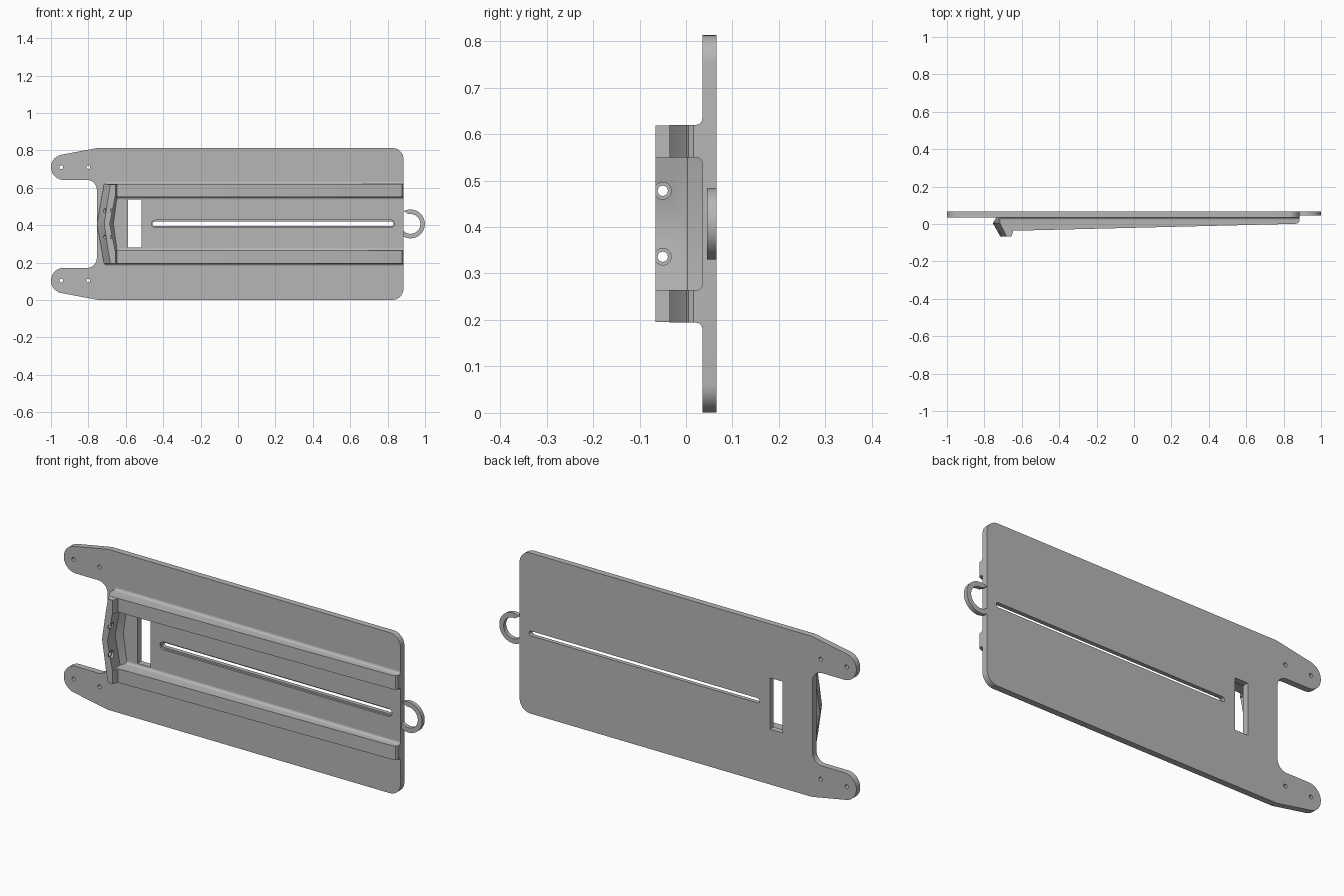
import bpy, bmesh
from math import sin, cos, pi, radians

cube = bpy.data.objects.get("Cube")
if cube:
    bpy.data.objects.remove(cube)

grey = bpy.data.materials.new("plain grey")
grey.use_nodes = True
GREY = (0.47, 0.47, 0.47, 1)
grey.diffuse_color = GREY
grey.node_tree.nodes["Principled BSDF"].inputs["Base Color"].default_value = GREY

MID, FACE, BACK = 0.407, 0.035, 0.066   # centre height, plate front and back


def loft(name, rings):
    """Solid through matching closed rings of points."""
    bm = bmesh.new()
    rows = [[bm.verts.new(p) for p in ring] for ring in rings]
    n = len(rows[0])
    for a, b in zip(rows, rows[1:]):
        for i in range(n):
            j = (i + 1) % n
            bm.faces.new((a[i], a[j], b[j], b[i]))
    bm.faces.new(rows[0][::-1])
    bm.faces.new(rows[-1])
    bmesh.ops.recalc_face_normals(bm, faces=bm.faces)
    mesh = bpy.data.meshes.new(name)
    bm.to_mesh(mesh)
    bm.free()
    mesh.materials.append(grey)
    obj = bpy.data.objects.new(name, mesh)
    bpy.context.collection.objects.link(obj)
    return obj


def slab(name, outline, y0, y1):
    return loft(name, [[(x, y, z) for x, z in outline] for y in (y0, y1)])


def arc(cx, cz, r, a0, a1, n=10):
    angles = [radians(a0 + (a1 - a0) * i / n) for i in range(n + 1)]
    return [(cx + r * cos(a), cz + r * sin(a)) for a in angles]


def slot(x0, x1, r):
    return arc(x1, MID, r, -90, 90) + arc(x0, MID, r, 90, 270)


def rod(name, x0, x1, y, z, r):
    return loft(name, [[(x, y + a, z + b) for a, b in arc(0, 0, r, 0, 345, 23)]
                       for x in (x0, x1)])


def cut(obj, cutters):
    """Subtract the cutters, apply the result and remove them."""
    for c in cutters:
        mod = obj.modifiers.new("cut", "BOOLEAN")
        mod.operation, mod.solver, mod.object = "DIFFERENCE", "EXACT", c
        c.hide_render = True
    bpy.context.view_layer.update()
    done = bpy.data.meshes.new_from_object(
        obj.evaluated_get(bpy.context.evaluated_depsgraph_get()))
    obj.modifiers.clear()
    obj.data = done
    for c in cutters:
        bpy.data.objects.remove(c)


def smooth(obj):
    bpy.ops.object.select_all(action="DESELECT")
    obj.select_set(True)
    bpy.context.view_layer.objects.active = obj
    bpy.ops.object.shade_smooth_by_angle(angle=radians(30))


# Plate with two arms: upper half of the outline, then its mirror
upper = (arc(0.825, 0.753, 0.06, 0, 90) + arc(-0.745, 0.753, 0.06, 90, 101, 3)
         + arc(-0.932, 0.71, 0.068, 101, 270, 18)
         + arc(-0.807, 0.59, 0.052, 90, 0))
lower = [(x, 2 * MID - z) for x, z in reversed(upper)]
plate = slab("base_plate", upper + lower, FACE, BACK)
cutters = [slab("slot_cutter", slot(-0.445, 0.82, 0.012), 0, 0.1),
           slab("recess_cutter", slot(-0.442, 0.817, 0.02), 0, 0.045),
           slab("window_cutter", [(-0.587, 0.28), (-0.515, 0.28),
                                  (-0.515, 0.54), (-0.587, 0.54)], 0, 0.1)]
for x in (-0.945, -0.80):
    for z in (0.104, 0.71):
        cutters.append(slab("hole_cutter", arc(x, z, 0.01, 0, 345, 23), 0, 0.1))
cut(plate, cutters)
smooth(plate)


# Tapered rails, with a fillet along each foot
def rail_section(x, front, side):
    r = 0.013
    foot = FACE + 0.002
    outer = arc(0.213 + r, FACE - r, r, 90, 180, 5)
    inner = arc(0.143 - r, FACE - r, r, 0, 90, 5)
    pts = ([(0.213 + r, foot)] + outer + [(0.213, front), (0.143, front)]
           + inner + [(0.143 - r, foot)])
    return [(x, y, MID + side * z) for z, y in pts]


for label, side in (("upper", 1), ("lower", -1)):
    smooth(loft(label + "_rail", [rail_section(x, f, side) for x, f in (
        (-0.712, -0.010), (-0.69, -0.036), (-0.64, -0.036), (0.865, 0.001),
        (0.877, 0.005), (0.885, 0.016))]))

# Slanted chevron wall across the rail ends, solid at both ends
end = [(-0.717, 0.037), (-0.717, 0.005), (-0.682, -0.066),
       (-0.655, -0.066), (-0.645, -0.034), (-0.645, 0.037)]
inside = [(-0.724, 0.037), (-0.729, 0.005), (-0.694, -0.066),
          (-0.657, -0.066), (-0.662, 0.003), (-0.645, 0.037)]
middle = [(-0.735, 0.037), (-0.755, 0.005), (-0.715, -0.066),
          (-0.685, -0.066), (-0.690, 0.003), (-0.665, 0.037)]
sections = [(0.196, end), (0.264, end), (0.264, inside), (MID, middle),
            (0.55, inside), (0.55, end), (0.619, end)]
for i in (1, 5):   # shift the outer edge so the chevron runs straight
    sections[i] = (sections[i][0], inside[:3] + end[3:])
wall = loft("chevron_wall", [[(x, y, z) for x, y in s] for z, s in sections])
bores = []
for z in (0.336, 0.478):
    bores.append(rod("bore_cutter", -0.8, -0.6, -0.05, z, 0.011))
    bores.append(rod("countersink_cutter", -0.682, -0.6, -0.05, z, 0.018))
cut(wall, bores)
smooth(wall)

# Open hook on the far edge
hook = slab("end_hook", arc(0.922, MID, 0.077, -125, 118, 40)
            + arc(0.922, MID, 0.053, 100, -135, 40), 0.045, BACK)
smooth(hook)
